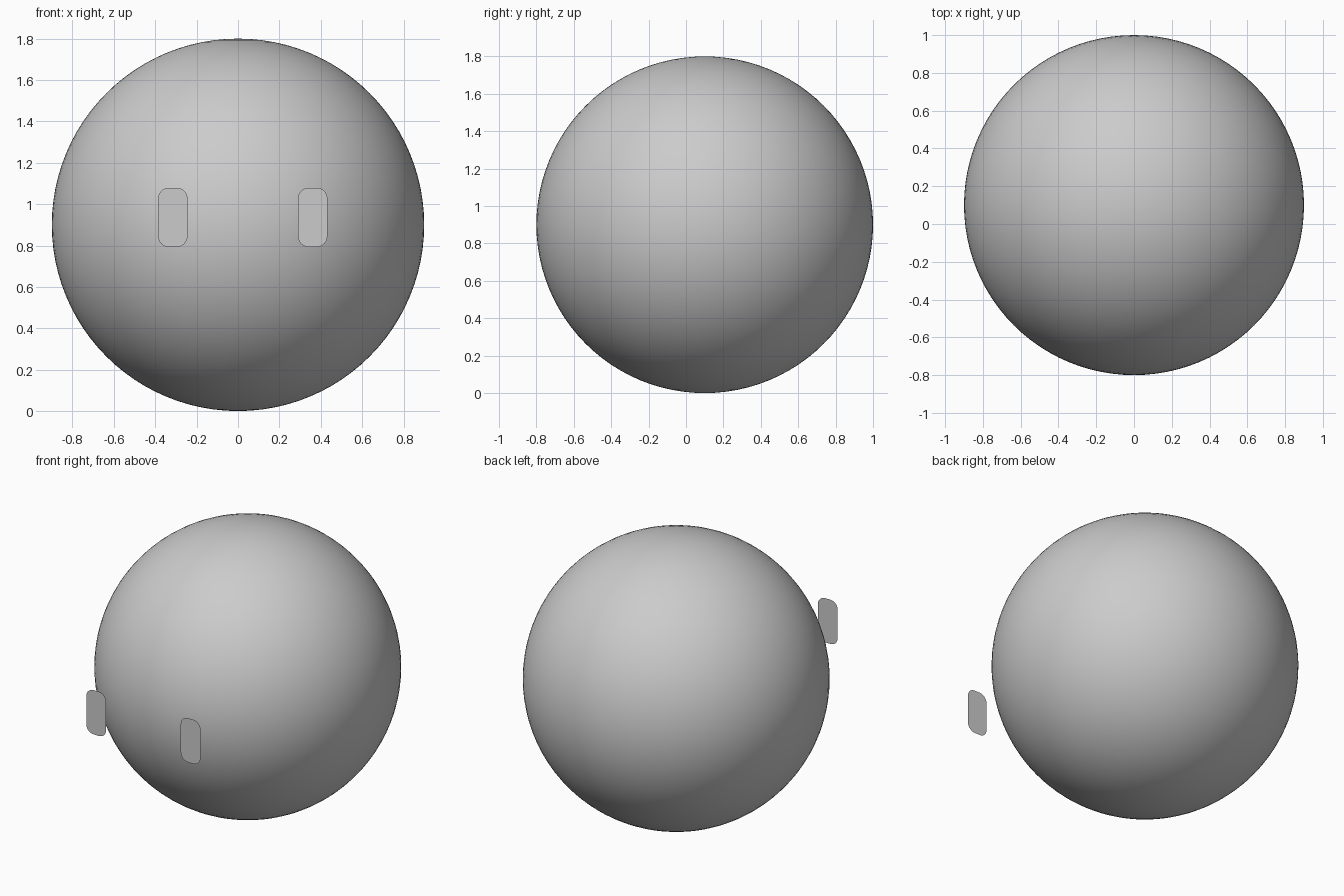
import bpy, bmesh, math

if "Cube" in bpy.data.objects:
    bpy.data.objects.remove(bpy.data.objects["Cube"])

# Round body
bpy.ops.mesh.primitive_uv_sphere_add(segments=96, ring_count=48, radius=0.9, location=(0, 0.1, 0.9))
body = bpy.context.object
body.name = "body"
bpy.ops.object.shade_smooth()


def eye_plate(name, x, z=0.936, y=-1.0, w=0.142, h=0.286, r=0.052, steps=8):
    """Flat rounded rectangle facing the front."""
    bm = bmesh.new()
    verts = []
    for k, (sx, sz) in enumerate([(1, 1), (-1, 1), (-1, -1), (1, -1)]):
        for i in range(steps + 1):
            a = math.pi / 2 * (k + i / steps)
            verts.append(bm.verts.new((sx * (w / 2 - r) + r * math.cos(a), 0,
                                       sz * (h / 2 - r) + r * math.sin(a))))
    bm.faces.new(verts)
    bm.normal_update()
    for f in bm.faces:
        if f.normal.y > 0:
            f.normal_flip()
    mesh = bpy.data.meshes.new(name)
    bm.to_mesh(mesh)
    bm.free()
    obj = bpy.data.objects.new(name, mesh)
    obj.location = (x, y, z)
    bpy.context.collection.objects.link(obj)


# Two thin eye plates floating ahead of the body
eye_plate("eye_left", -0.315)
eye_plate("eye_right", 0.361)
